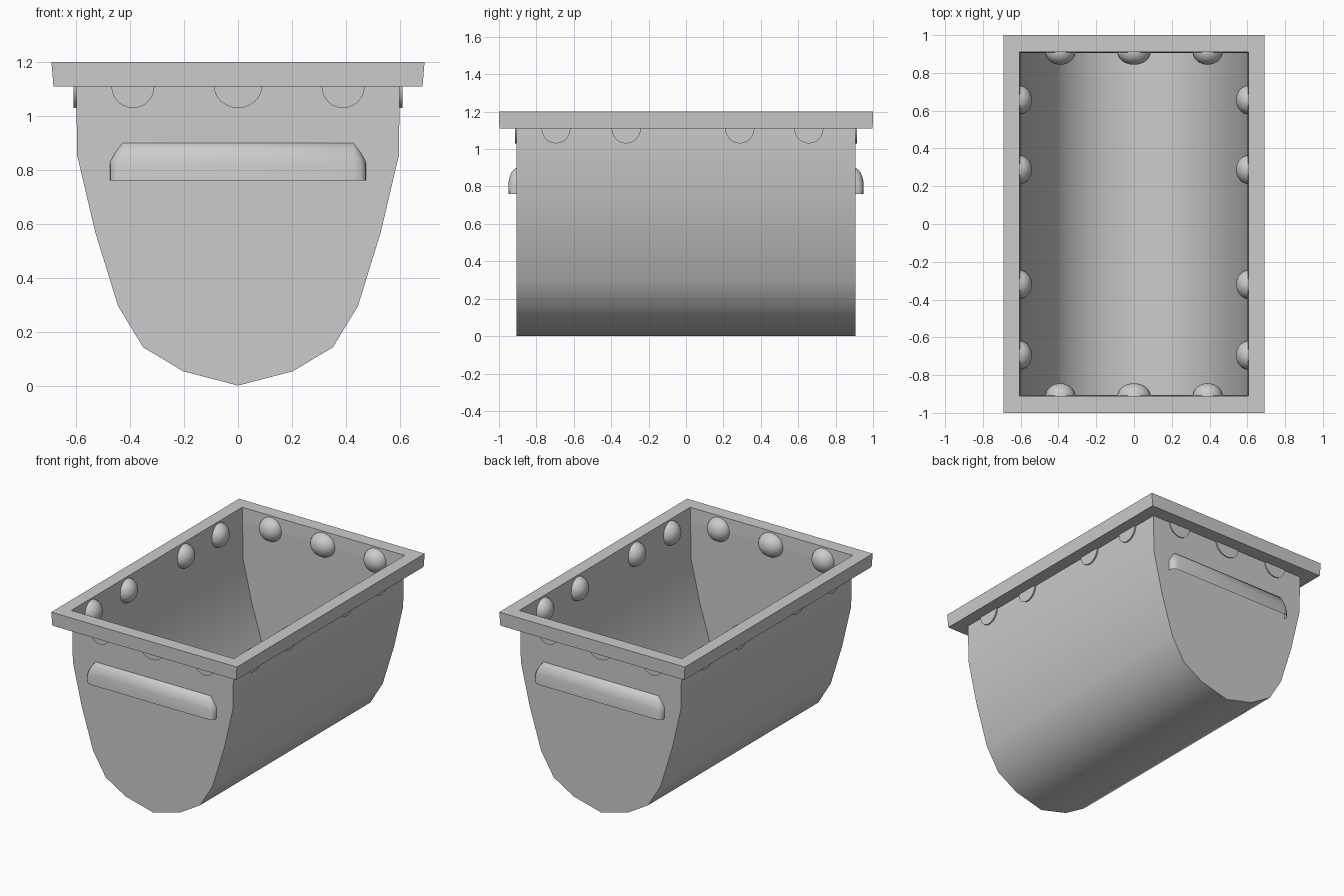
import bpy, bmesh, math
from mathutils import Matrix, Vector

if "Cube" in bpy.data.objects:
    bpy.data.objects.remove(bpy.data.objects["Cube"])

grey = bpy.data.materials.new("plain_grey")
grey.diffuse_color = (0.6, 0.6, 0.6, 1)
grey.use_nodes = True
grey.node_tree.nodes["Principled BSDF"].inputs["Base Color"].default_value = grey.diffuse_color


def finish(bm, name, smooth=None):
    bmesh.ops.recalc_face_normals(bm, faces=bm.faces[:])
    me = bpy.data.meshes.new(name)
    bm.to_mesh(me)
    bm.free()
    me.materials.append(grey)
    ob = bpy.data.objects.new(name, me)
    bpy.context.collection.objects.link(ob)
    if smooth:
        bpy.ops.object.select_all(action='DESELECT')
        ob.select_set(True)
        bpy.context.view_layer.objects.active = ob
        bpy.ops.object.shade_smooth_by_angle(angle=math.radians(smooth))
    return ob


def bridge(bm, a, b, closed):
    n = len(a)
    for i in range(n if closed else n - 1):
        j = (i + 1) % n
        bm.faces.new((a[i], a[j], b[j], b[i]))


# Trough body: open-topped thin shell
half = [(0.60, 1.11), (0.597, 0.855), (0.53, 0.57), (0.445, 0.295),
        (0.352, 0.142), (0.203, 0.053)]
profile = half + [(0, 0)] + [(-x, z) for x, z in reversed(half)]
bm = bmesh.new()
ends = [[bm.verts.new((x, y, z)) for x, z in profile] for y in (-0.906, 0.906)]
bridge(bm, ends[0], ends[1], False)
for e in ends:
    bm.faces.new(e)
finish(bm, "trough_body", 40)

# Rim frame
bm = bmesh.new()
loops = [[bm.verts.new((sx * x, sy * y, z)) for sx, sy in ((-1, -1), (1, -1), (1, 1), (-1, 1))]
         for x, y, z in ((0.60, 0.906, 1.11), (0.685, 0.998, 1.11), (0.692, 1.0, 1.2), (0.606, 0.91, 1.2))]
for i in range(4):
    bridge(bm, loops[i], loops[(i + 1) % 4], True)
finish(bm, "rim")


# Rivets: domes facing inward, flat bases just proud of the outer wall
def rivet(name, pos, inward, width):
    bm = bmesh.new()
    bmesh.ops.create_uvsphere(bm, u_segments=24, v_segments=16, radius=1)
    bmesh.ops.delete(bm, geom=[v for v in bm.verts if v.co.z < -0.01], context='VERTS')
    bmesh.ops.holes_fill(bm, edges=[e for e in bm.edges if e.is_boundary], sides=0)
    n = Vector(inward)
    up = Vector((0, 0, 1))
    rot = Matrix((n.cross(up), up, n)).transposed().to_4x4()
    m = Matrix.Translation(pos) @ rot @ Matrix.Diagonal((width, 0.08, 0.07, 1))
    bmesh.ops.transform(bm, matrix=m, verts=bm.verts[:])
    finish(bm, name, 40)


for s in (-1, 1):
    for x in (-0.39, 0, 0.39):
        rivet("end_rivet", (x, s * 0.913, 1.11), (0, -s, 0), 0.08 if x else 0.089)
    for y in (-0.695, -0.32, 0.288, 0.657):
        rivet("side_rivet", (s * 0.61, y, 1.11), (-s, 0, 0), 0.078)

# Handles: hollow cup pulls, open underneath
section = [(0, 0.90), (0.014, 0.892), (0.026, 0.876), (0.036, 0.855), (0.042, 0.83), (0.044, 0.76)]
for s, name in ((-1, "front_handle"), (1, "back_handle")):
    bm = bmesh.new()
    rings = []
    for x, k, h in ((-0.475, 0.0, 0.5), (-0.473, 0.6, 0.52), (-0.455, 0.9, 0.75), (-0.428, 1, 1),
                    (0.428, 1, 1), (0.455, 0.9, 0.75), (0.473, 0.6, 0.52), (0.475, 0.0, 0.5)):
        rings.append([bm.verts.new((x, s * (0.906 + d * k), 0.76 + (z - 0.76) * h)) for d, z in section])
    for a, b in zip(rings, rings[1:]):
        bridge(bm, a, b, False)
    finish(bm, name, 50)
